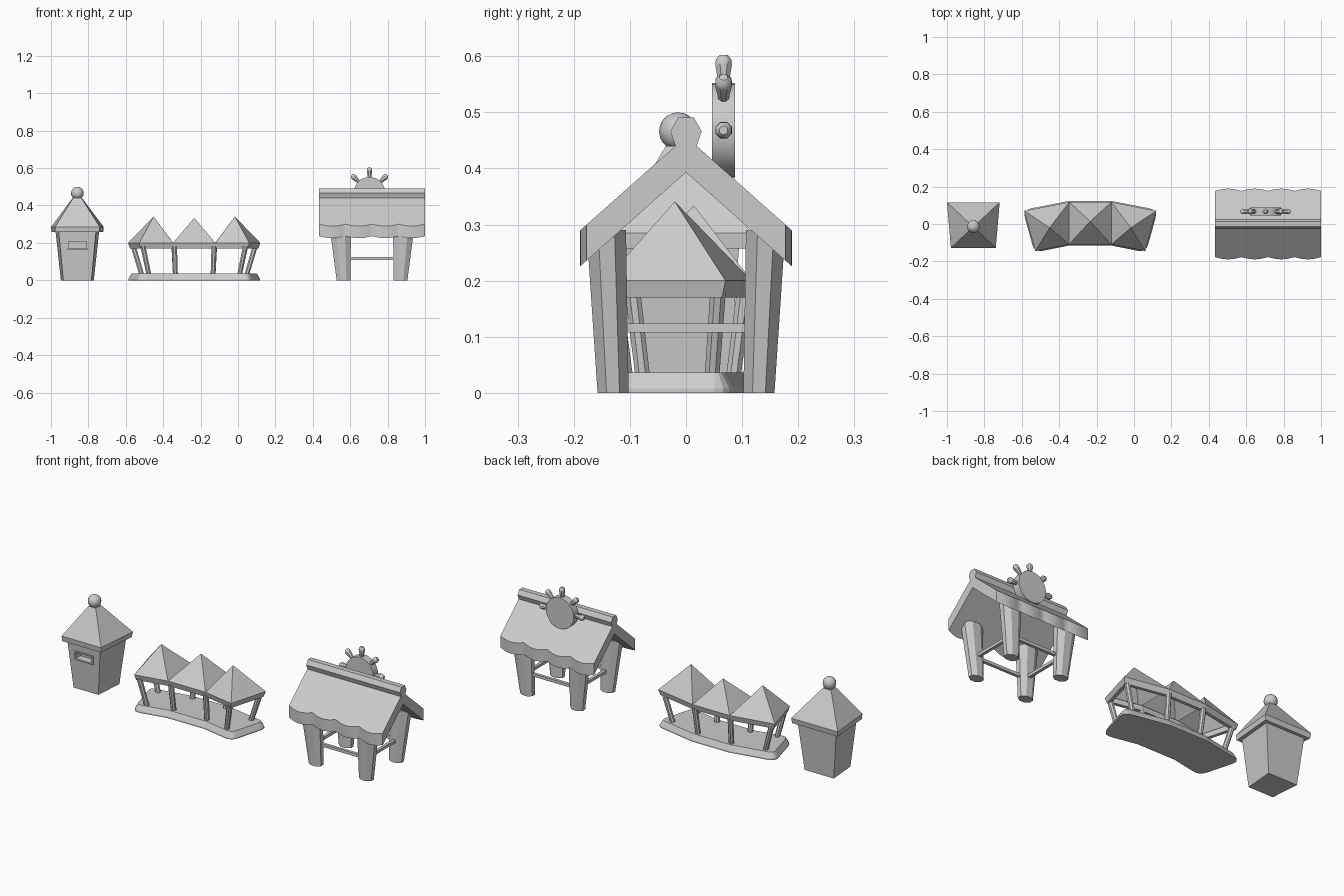
import bpy, bmesh, math
from mathutils import Vector, Matrix

if "Cube" in bpy.data.objects:
    bpy.data.objects.remove(bpy.data.objects["Cube"])


def finish(name, bm, smooth=False):
    bmesh.ops.recalc_face_normals(bm, faces=bm.faces)
    me = bpy.data.meshes.new(name)
    bm.to_mesh(me)
    bm.free()
    ob = bpy.data.objects.new(name, me)
    bpy.context.collection.objects.link(ob)
    if smooth:
        bpy.ops.object.select_all(action='DESELECT')
        ob.select_set(True)
        bpy.context.view_layer.objects.active = ob
        bpy.ops.object.shade_smooth_by_angle(angle=math.radians(40))
    return ob


def loft(name, loops, closed=False, smooth=False):
    """Skin matching loops; cap the ends, or join last to first."""
    bm = bmesh.new()
    rings = [[bm.verts.new(p) for p in lp] for lp in loops]
    n = len(rings[0])
    pairs = list(zip(rings, rings[1:])) + ([(rings[-1], rings[0])] if closed else [])
    for a, b in pairs:
        for i in range(n):
            bm.faces.new((a[i], a[(i + 1) % n], b[(i + 1) % n], b[i]))
    if not closed:
        bm.faces.new(rings[0])
        bm.faces.new(rings[-1])
    return finish(name, bm, smooth)


def box(name, c, s):
    bm = bmesh.new()
    bmesh.ops.create_cube(bm, size=1, matrix=Matrix.Translation(c) @ Matrix.Diagonal((*s, 1)))
    return finish(name, bm)


def ring(c, rx, ry, n=8):
    return [(c[0] + rx * math.cos(2 * math.pi * (i + .5) / n),
             c[1] + ry * math.sin(2 * math.pi * (i + .5) / n), c[2]) for i in range(n)]


def flat(poly, z):
    return [(x, y, z) for x, y in poly]


def inset(poly, d):
    """Mitred inward offset of a counter-clockwise outline."""
    out = []
    for i in range(len(poly)):
        a, p, b = (Vector(poly[j % len(poly)]) for j in (i - 1, i, i + 1))
        u, v = (p - a).normalized(), (b - p).normalized()
        n1, n2 = Vector((-u.y, u.x)), Vector((-v.y, v.x))
        q = p + (n1 + n2) * d / (1 + n1.dot(n2))
        out.append((q.x, q.y))
    return out


# --- Ticket booth (left): wider at the back than the front
BX = -.859


def trapezoid(front, back, y0, y1, z):
    return [(BX - front, y0, z), (BX + front, y0, z), (BX + back, y1, z), (BX - back, y1, z)]


body = loft("booth_body", [trapezoid(.075, .088, -.088, .075, 0),
                           trapezoid(.1, .117, -.108, .095, .265)])
cutter = box("booth_window_cutter", (BX, -.095, .19), (.096, .06, .034))
cutter.hide_render = True
cutter.hide_viewport = True
mod = body.modifiers.new("window", 'BOOLEAN')
mod.operation = 'DIFFERENCE'
mod.object = cutter
for s in (-1, 1):
    box("booth_window_rail", (BX, -.102, .19 + s * .0205), (.112, .014, .007))
    box("booth_window_side", (BX + s * .052, -.102, .19), (.008, .014, .048))
loft("booth_roof", [trapezoid(.118, .138, -.125, .112, .257),
                    trapezoid(.12, .141, -.128, .116, .285),
                    trapezoid(.022, .025, -.036, .008, .44)])
bm = bmesh.new()
bmesh.ops.create_uvsphere(bm, u_segments=16, v_segments=10, radius=.034,
                          matrix=Matrix.Translation((BX, -.014, .466)))
finish("booth_finial", bm, True)

# --- Curved pavilion (middle)
PX = -.234
half = [(.113, -.115), (.298, -.152), (.361, .075), (.113, .123)]
outline = [(PX + x, y) for x, y in half] + [(PX - x, y) for x, y in reversed(half)]


def rounded(poly, corners, d):
    out = []
    for i, p in enumerate(poly):
        p = Vector(p)
        if i not in corners:
            out.append(tuple(p))
            continue
        a, b = Vector(poly[i - 1]), Vector(poly[(i + 1) % len(poly)])
        a, b = p + (a - p).normalized() * d, p + (b - p).normalized() * d
        for k in range(5):
            t = k / 4
            q = a * (1 - t) ** 2 + p * 2 * t * (1 - t) + b * t * t
            out.append((q.x, q.y))
    return out


base = rounded(outline, (1, 2, 5, 6), .045)
loft("pavilion_base", [flat(base, 0), flat(base, .008), flat(inset(base, .016), .036)])

eave = inset(outline, .006)
loft("pavilion_eave_beam", [flat(eave, .2), flat(inset(eave, .008), .17),
                            flat(inset(eave, .026), .17), flat(inset(eave, .026), .198)],
     closed=True)

# Three hollow pyramid roofs sharing their valley edges
for quad, apex in (((0, 3, 4, 7), (PX, .014, .334)),
                   ((0, 1, 2, 3), (PX + .217, -.02, .341)),
                   ((4, 5, 6, 7), (PX - .217, -.02, .341))):
    bm = bmesh.new()
    vs = [bm.verts.new((*eave[i], .2)) for i in quad]
    top = bm.verts.new(apex)
    for i in range(4):
        bm.faces.new((vs[i], vs[(i + 1) % 4], top))
    finish("pavilion_roof", bm)

# Posts leaning outward: (bottom, top) on one half, mirrored
for s in (-1, 1):
    for bx, by, tx, ty in ((.1, -.075, .106, -.095), (.238, -.105, .274, -.128),
                           (.275, .045, .325, .057), (.1, .082, .108, .104)):
        loft("pavilion_post", [ring((PX + s * bx, by, .01), .014, .014),
                               ring((PX + s * tx, ty, .18), .015, .015)])

# --- Market stall (right)
SX = .7165
L = .2835
sections = []
for i in range(33):
    t = i / 32
    w = .177 + .012 * abs(math.sin(4 * math.pi * t))
    zt, zb = .457 - .887 * w, .393 - .887 * w
    x = SX - L + 2 * L * t
    sections.append([(x, -w, zt), (x, -w, zb), (x, 0, .393),
                     (x, w, zb), (x, w, zt), (x, 0, .457)])
loft("stall_roof", sections, smooth=True)
ridge = [(-.014, .491), (-.028, .466), (-.018, .438), (.018, .438), (.028, .466), (.014, .491)]
loft("stall_ridge_beam", [[(x, y, z) for y, z in ridge] for x in (SX - L, SX + L)])

for sx in (-1, 1):
    for sy in (-1, 1):
        loft("stall_leg", [ring((SX + sx * .152, sy * .13, 0), .04, .03),
                           ring((SX + sx * .17, sy * .142, .29), .062, .038)])
    box("stall_side_rail", (SX + sx * .155, 0, .116), (.016, .24, .016))
    box("stall_long_rail", (SX, sx * .132, .116), (.28, .016, .016))

# Ship wheel behind the ridge: thick disc with five visible handles
WC = Vector((.703, .067, .468))
bm = bmesh.new()
bmesh.ops.create_cone(bm, cap_ends=True, segments=32, radius1=.084, radius2=.084, depth=.041,
                      matrix=Matrix.Translation(WC) @ Matrix.Rotation(math.pi / 2, 4, 'X'))
finish("wheel_disc", bm, True)
for k in range(5):
    m = Matrix.Translation(WC) @ Matrix.Rotation(math.radians(45 * k - 90), 4, 'Y')
    prof = ((.07, .01), (.09, .011), (.116, .016), (.126, .015), (.134, .008))
    loft("wheel_handle", [[m @ Vector(p) for p in ring((0, 0, d), r, r)] for d, r in prof],
         smooth=True)
